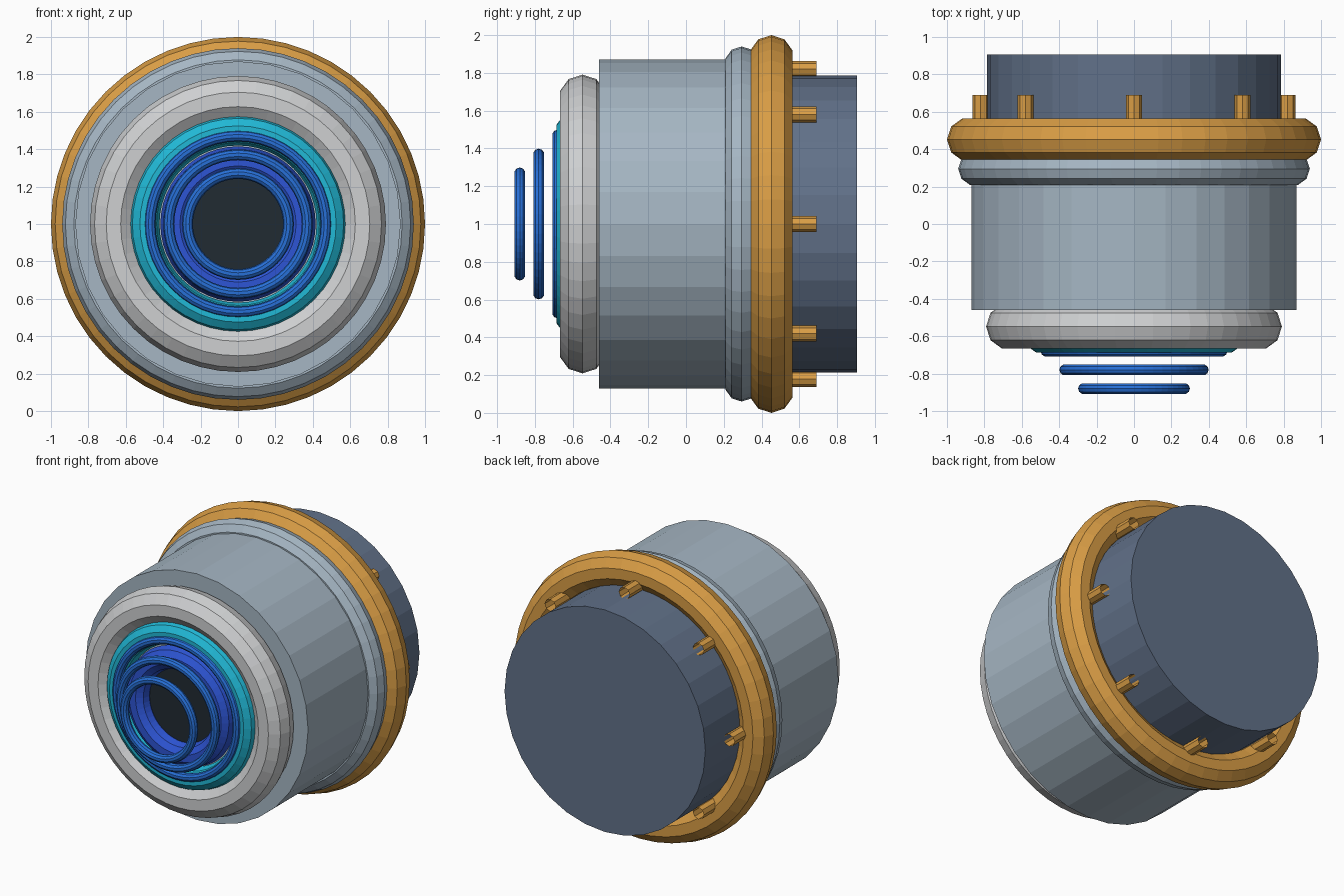
import bpy
import bmesh
import math
from mathutils import Matrix, Vector

cube = bpy.data.objects.get("Cube")
if cube:
    bpy.data.objects.remove(cube, do_unlink=True)

AXIS_Z = 1.0  # height of the barrel's axis, which runs along y


def material(name, color):
    mat = bpy.data.materials.new(name)
    mat.use_nodes = True
    rgba = (*color, 1.0)
    mat.diffuse_color = rgba
    mat.node_tree.nodes["Principled BSDF"].inputs["Base Color"].default_value = rgba
    return mat


body_grey = material("blue grey", (0.38, 0.47, 0.55))
slate = material("dark slate", (0.12, 0.165, 0.25))
amber = material("amber", (0.70, 0.34, 0.06))
silver = material("silver", (0.62, 0.63, 0.64))
cyan = material("cyan", (0.015, 0.48, 0.67))
bright_blue = material("bright blue", (0.02, 0.16, 0.68))
deep_blue = material("deep blue", (0.026, 0.09, 0.66))
black = material("near black", (0.015, 0.024, 0.032))


def finish(bm, name, mat):
    bmesh.ops.recalc_face_normals(bm, faces=bm.faces)
    mesh = bpy.data.meshes.new(name)
    bm.to_mesh(mesh)
    bm.free()
    mesh.materials.append(mat)
    obj = bpy.data.objects.new(name, mesh)
    bpy.context.collection.objects.link(obj)
    return obj


def cylinder(name, mat, radius, y0, y1, sides=32, x=0, z=0, caps=True):
    """Cylinder along y, with x and z measured from the axis."""
    bm = bmesh.new()
    place = (Matrix.Translation((x, (y0 + y1) / 2, AXIS_Z + z))
             @ Matrix.Rotation(math.pi / 2, 4, 'X'))
    bmesh.ops.create_cone(bm, cap_ends=caps, segments=sides, radius1=radius,
                          radius2=radius, depth=y1 - y0, matrix=place)
    return finish(bm, name, mat)


def ring(name, mat, major, minor, y, around=48, across=10):
    """Torus around the y axis, made by spinning a polygon."""
    bm = bmesh.new()
    profile = []
    for i in range(across):
        a = math.tau * i / across
        profile.append(bm.verts.new((major + minor * math.cos(a),
                                     y + minor * math.sin(a), AXIS_Z)))
    edges = [bm.edges.new((profile[i], profile[(i + 1) % across]))
             for i in range(across)]
    bmesh.ops.spin(bm, geom=profile + edges, cent=Vector((0, 0, AXIS_Z)),
                   axis=Vector((0, 1, 0)), angle=math.tau, steps=around)
    bmesh.ops.remove_doubles(bm, verts=bm.verts, dist=0.0005)
    return finish(bm, name, mat)


# Barrel and rear housing
cylinder("main_barrel", body_grey, 0.87, -0.46, 0.42)
cylinder("rear_housing", slate, 0.785, 0.40, 0.905)

# Collars around the barrel
ring("barrel_collar", body_grey, 0.85, 0.09, 0.295)
ring("mounting_ring", amber, 0.882, 0.118, 0.452)
ring("front_rim", silver, 0.666, 0.125, -0.548)

# Nested rings and dark lens at the front
ring("outer_lens_ring", cyan, 0.50, 0.08, -0.61)
ring("inner_lens_ring", deep_blue, 0.335, 0.08, -0.625)
cylinder("lens", black, 0.34, -0.62, -0.45)

# Three floating rings that shrink towards the front
for i in range(3):
    ring(f"focus_ring_{i + 1}", bright_blue, 0.47 - 0.1 * i, 0.029, -0.68 - 0.1 * i)

# Hollow studs behind the mounting ring
for i in range(8):
    a = math.tau * i / 8
    cylinder(f"stud_{i + 1}", amber, 0.043, 0.48, 0.69, sides=8,
             x=0.82 * math.cos(a), z=0.82 * math.sin(a), caps=False)
